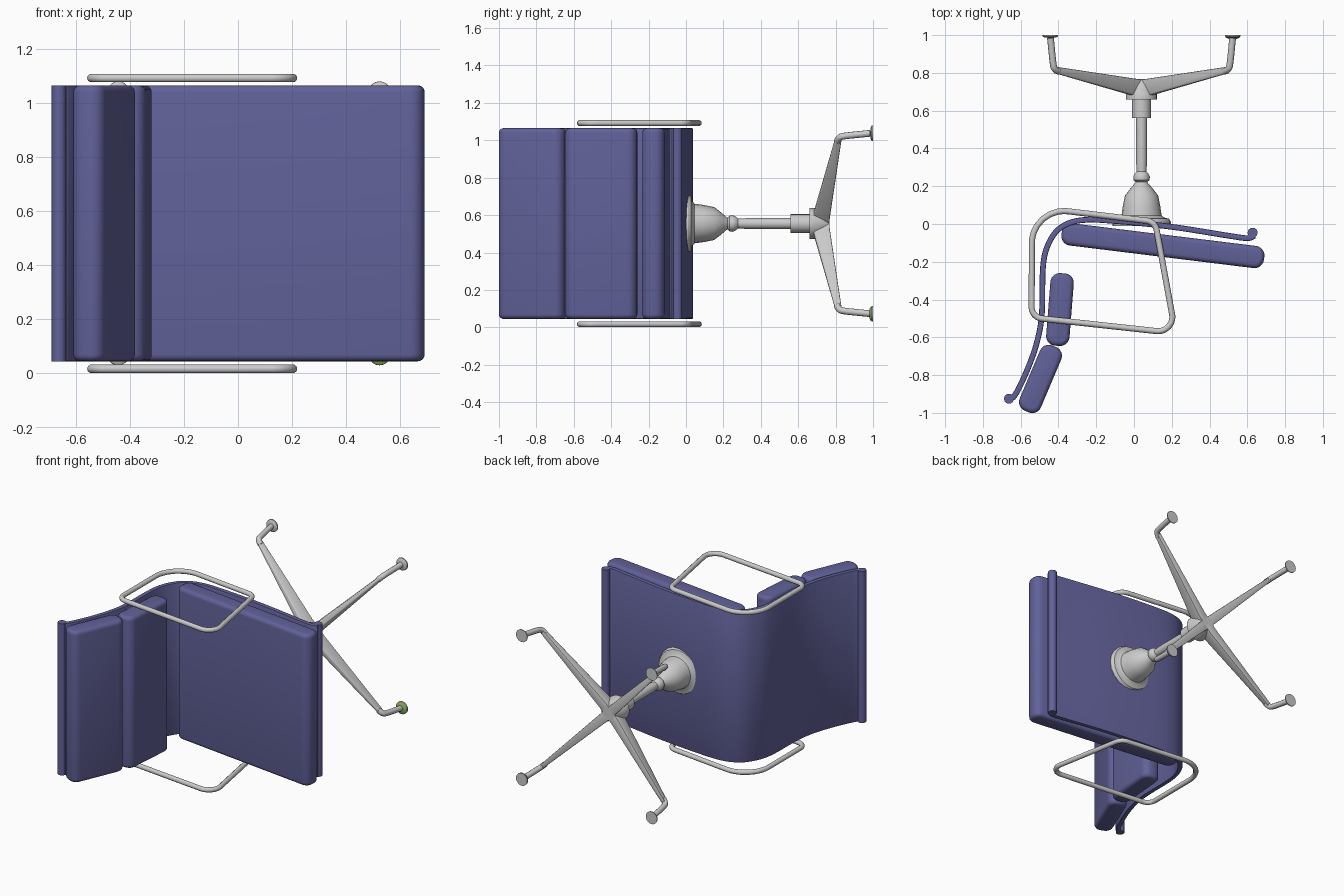
import bpy, bmesh, math
from mathutils import Vector, Matrix

cube = bpy.data.objects.get("Cube")
if cube:
    bpy.data.objects.remove(cube, do_unlink=True)

Z0, Z1 = 0.045, 1.065          # width of the upholstery
AX, AZ = 0.04, 0.555           # pedestal axis


def material(name, color):
    m = bpy.data.materials.new(name)
    m.use_nodes = True
    m.diffuse_color = color
    m.node_tree.nodes["Principled BSDF"].inputs["Base Color"].default_value = color
    return m


blue = material("blue_upholstery", (0.12, 0.12, 0.32, 1))
green = material("green_pad", (0.25, 0.45, 0.1, 1))


def finish(ob, mat=None, angle=40):
    bpy.ops.object.select_all(action='DESELECT')
    ob.select_set(True)
    bpy.context.view_layer.objects.active = ob
    if ob.type == 'CURVE' or ob.modifiers:
        bpy.ops.object.convert(target='MESH')
    bpy.ops.object.shade_smooth_by_angle(angle=math.radians(angle))
    if mat:
        ob.data.materials.append(mat)
    return ob


def from_bmesh(name, bm):
    bmesh.ops.recalc_face_normals(bm, faces=bm.faces)
    me = bpy.data.meshes.new(name)
    bm.to_mesh(me)
    bm.free()
    ob = bpy.data.objects.new(name, me)
    bpy.context.collection.objects.link(ob)
    return ob


def bevel(ob, width, segments):
    b = ob.modifiers.new("bevel", 'BEVEL')
    b.width, b.segments = width, segments
    b.limit_method, b.angle_limit = 'ANGLE', math.radians(50)


def cushion(name, x, y, length, thick, angle):
    bm = bmesh.new()
    bmesh.ops.create_cube(bm, size=1)
    bm.transform(Matrix.Translation((x, y, (Z0 + Z1) / 2))
                 @ Matrix.Rotation(math.radians(angle), 4, 'Z')
                 @ Matrix.Diagonal((length, thick, Z1 - Z0, 1)))
    # rounded long edges first, then the softer end rims
    long_edges = [e for e in bm.edges
                  if abs(e.verts[0].co.z - e.verts[1].co.z) > 0.5]
    bmesh.ops.bevel(bm, geom=long_edges, offset=0.05, segments=6,
                    profile=0.5, affect='EDGES')
    ob = from_bmesh(name, bm)
    bevel(ob, 0.025, 4)
    return finish(ob, blue, 50)


def smooth_path(pts, steps=5):
    p = [Vector(q) for q in pts]
    p = [2 * p[0] - p[1]] + p + [2 * p[-1] - p[-2]]
    out = []
    for a, b, c, d in zip(p, p[1:], p[2:], p[3:]):
        for i in range(steps):
            t = i / steps
            out.append(b + (c - a) * t / 2 + (2 * a - 5 * b + 4 * c - d) * t * t / 2
                       + (3 * b - a - 3 * c + d) * t ** 3 / 2)
    return out + [p[-2]]


def fillet_loop(corners, steps=8):
    out, n = [], len(corners)
    for i, (x, y, r) in enumerate(corners):
        p = Vector((x, y))
        u = (Vector(corners[i - 1][:2]) - p).normalized()
        v = (Vector(corners[(i + 1) % n][:2]) - p).normalized()
        half = u.angle(v) / 2
        c = p + (u + v).normalized() * r / math.sin(half)
        s, e = p + u * r / math.tan(half) - c, p + v * r / math.tan(half) - c
        out += [c + s.lerp(e, k / steps).normalized() * r for k in range(steps + 1)]
    return out


def tube(name, pts, radius, cyclic=False, mat=None):
    cu = bpy.data.curves.new(name, 'CURVE')
    cu.dimensions = '3D'
    cu.bevel_depth, cu.bevel_resolution, cu.use_fill_caps = radius, 3, True
    sp = cu.splines.new('POLY')
    sp.points.add(len(pts) - 1)
    for q, co in zip(sp.points, pts):
        q.co = (*co, 1)
    sp.use_cyclic_u = cyclic
    ob = bpy.data.objects.new(name, cu)
    bpy.context.collection.objects.link(ob)
    return finish(ob, mat)


def turned(name, profile, x, z, mat=None, sides=20):
    """Lathe a (radius, y) profile around an axis parallel to y."""
    bm = bmesh.new()
    vs = [bm.verts.new((r, y, 0)) for r, y in profile]
    es = [bm.edges.new(pair) for pair in zip(vs, vs[1:])]
    bmesh.ops.spin(bm, geom=vs + es, cent=(0, 0, 0), axis=(0, 1, 0),
                   angle=math.tau, steps=sides)
    bmesh.ops.remove_doubles(bm, verts=bm.verts, dist=1e-5)
    bm.transform(Matrix.Translation((x, 0, z)))
    return finish(from_bmesh(name, bm), mat, 30)


# Bent seat shell with rolled ends
path = smooth_path([(.64, -.062), (.6, -.075), (.5, -.062), (.2, -.015), (-.1, .016),
                    (-.28, .02), (-.39, -.02), (-.455, -.11), (-.482, -.23), (-.488, -.48),
                    (-.515, -.63), (-.56, -.76), (-.615, -.88), (-.645, -.925)])
bm = bmesh.new()
rows = [[bm.verts.new((p.x, p.y, z)) for z in (Z0, Z1)] for p in path]
for a, b in zip(rows, rows[1:]):
    bm.faces.new((a[0], a[1], b[1], b[0]))
shell = from_bmesh("seat_shell", bm)
solid = shell.modifiers.new("solid", 'SOLIDIFY')
solid.thickness, solid.offset = 0.03, 0
bevel(shell, 0.006, 2)
finish(shell, blue)
for name, x, y in (("front_roll", .628, -.046), ("top_roll", -.662, -.925)):
    tube(name, [(x, y, Z0), (x, y, Z1)], 0.027, mat=blue)

# Cushions
cushion("seat_cushion", .153, -.115, 1.08, .118, -7)
cushion("lumbar_cushion", -.392, -.453, .385, .124, 85.5)
cushion("head_cushion", -.495, -.82, .375, .122, 67)

# Armrest loops
loop = fillet_loop([(-.54, .09, .17), (.112, .012, .06), (.22, -.578, .075), (-.542, -.495, .06)])
for name, z in (("lower_armrest", .017), ("upper_armrest", 1.092)):
    tube(name, [(p.x, p.y, z) for p in loop], 0.016, True)

# Pedestal: flange, cup, collar, shaft and hub
turned("pedestal", [(0, -.01), (.155, -.01), (.155, .012), (.145, .028), (.12, .034),
                    (.106, .045), (.1, .09), (.088, .15), (.06, .187), (.04, .21),
                    (.03, .222), (.042, .232), (.044, .25), (.036, .268),
                    (.026, .278), (.029, .33), (.029, .56), (.05, .56), (.05, .66),
                    (.082, .66), (.082, .69), (.045, .768), (0, .768)], AX, AZ)


def leg(angle):
    turn = Matrix.Translation((AX, 0, AZ)) @ Matrix.Rotation(-angle, 4, 'Y')
    # tapered arm
    bm = bmesh.new()
    rings = []
    for r, low, high, w in ((.0, .665, .768, .034), (.06, .68, .768, .032), (.645, .798, .832, .015)):
        rings.append([bm.verts.new((r, y, t)) for y, t in
                      ((low, -w * .6), (low, w * .6), (high, w), (high, -w))])
    for a, b in zip(rings, rings[1:]):
        for i in range(4):
            bm.faces.new((a[i], a[(i + 1) % 4], b[(i + 1) % 4], b[i]))
    bm.faces.new(rings[0])
    bm.faces.new(rings[-1])
    bm.transform(turn)
    arm = from_bmesh("leg_arm", bm)
    bevel(arm, 0.006, 2)
    finish(arm)
    # bent stem and foot
    stem = smooth_path([(.62, .808, 0), (.648, .82, 0), (.662, .85, 0), (.682, .985, 0)])
    tube("leg_stem", [turn @ p for p in stem], 0.018)
    foot = turn @ Vector((.683, 0, 0))
    turned("foot_disc", [(0, .985), (.03, .987), (.041, .993), (.042, 1), (0, 1)], foot.x, foot.z)
    if foot.x > AX and foot.z < AZ:
        turned("foot_pad_top", [(0, .978), (.025, .981), (.041, .99), (0, .99)],
               foot.x, foot.z, green)


for k in range(4):
    leg(math.pi / 4 + k * math.pi / 2)
